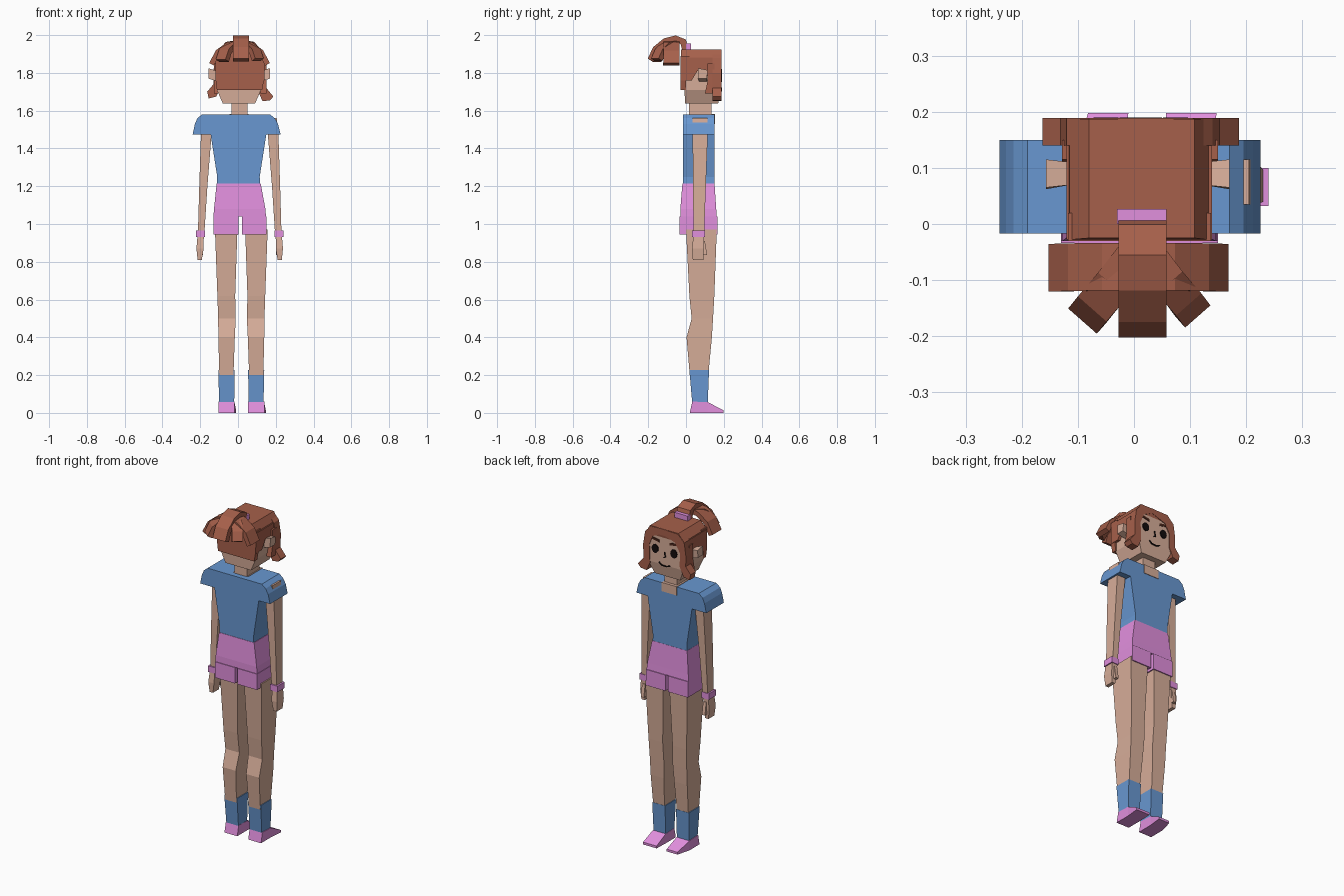
import bpy, bmesh, math
from mathutils import Vector


def material(name, rgb):
    m = bpy.data.materials.new(name)
    m.diffuse_color = [(c / 255) ** 2.2 for c in rgb] + [1]
    return m


SKIN = material("skin", (214, 172, 152))
HAIR = material("hair", (165, 96, 76))
BLUE = material("blue", (104, 150, 208))
PINK = material("pink", (224, 142, 220))
DARK = material("dark", (25, 20, 20))
BROW = material("brow", (75, 42, 32))


def finish(name, bm, mat):
    bmesh.ops.recalc_face_normals(bm, faces=bm.faces)
    me = bpy.data.meshes.new(name)
    bm.to_mesh(me)
    bm.free()
    me.materials.append(mat)
    ob = bpy.data.objects.new(name, me)
    bpy.context.collection.objects.link(ob)
    return ob


def skin_rings(name, rings, mat):
    """Join four-cornered rings into a closed, flat-faced solid."""
    bm = bmesh.new()
    vs = [[bm.verts.new(p) for p in r] for r in rings]
    for a, b in zip(vs, vs[1:]):
        for i in range(4):
            j = (i + 1) % 4
            bm.faces.new((a[i], a[j], b[j], b[i]))
    bm.faces.new(vs[0])
    bm.faces.new(vs[-1])
    return finish(name, bm, mat)


def loft(name, levels, mat):
    """levels: (z, x0, x1, y0, y1) rectangles stacked upwards."""
    return skin_rings(name, [[(a, c, z), (b, c, z), (b, d, z), (a, d, z)]
                             for z, a, b, c, d in levels], mat)


def box(name, x0, x1, y0, y1, z0, z1, mat):
    return loft(name, [(z0, x0, x1, y0, y1), (z1, x0, x1, y0, y1)], mat)


def prism(name, pts, y0, y1, mat):
    """Front outline in x, z extruded along y."""
    bm = bmesh.new()
    f = bm.faces.new([bm.verts.new((x, y0, z)) for x, z in pts])
    new = bmesh.ops.extrude_face_region(bm, geom=[f])["geom"]
    bmesh.ops.translate(bm, vec=(0, y1 - y0, 0),
                        verts=[v for v in new if isinstance(v, bmesh.types.BMVert)])
    return finish(name, bm, mat)


def lock(name, path, side, width, thick, mat=HAIR):
    """Ribbon of rectangular section along a path; side is its width direction."""
    p = [Vector(q) for q in path]
    s = Vector(side).normalized()
    rings = []
    for i, q in enumerate(p):
        t = p[min(i + 1, len(p) - 1)] - p[max(i - 1, 0)]
        n = t.cross(s).normalized() * thick / 2
        w = s * width / 2
        rings.append([q - w - n, q + w - n, q + w + n, q - w + n])
    return skin_rings(name, rings, mat)


# Shirt with short sleeves, and the neck opening
prism("shirt", [(-.24, 1.475), (-.228, 1.53), (-.215, 1.56), (-.19, 1.58), (.17, 1.58),
                (.195, 1.56), (.212, 1.53), (.225, 1.475), (.15, 1.475), (.115, 1.25),
                (.117, 1.21), (-.112, 1.21), (-.11, 1.25), (-.145, 1.475)], -.017, .15, BLUE)
box("neckline", -.045, .055, .02, .153, 1.53, 1.583, SKIN)
box("neck", -.035, .05, .015, .135, 1.56, 1.65, SKIN)

# Shorts: hips plus two legs with a slot between
loft("shorts_hips", [(1.04, -.13, .148, -.03, .163), (1.08, -.127, .145, -.03, .16),
                     (1.215, -.113, .12, -.019, .151)], PINK)
box("shorts_left_leg", -.13, .003, -.034, .168, .945, 1.04, PINK)
box("shorts_right_leg", .02, .15, -.034, .168, .945, 1.04, PINK)

# Legs, socks and shoes; the rings are offsets either side of each leg's centre
for side, s, c in (("left", -1, .013), ("right", 1, .022)):
    def span(z, inner, outer, y0, y1):
        a, b = sorted((c + s * inner, c + s * outer))
        return (z, a, b, y0, y1)
    loft(side + "_leg", [span(.2, .037, .112, .02, .118), span(.4, .03, .117, .003, .137),
                         span(.5, .025, .118, .03, .143), span(.62, .028, .122, .018, .15),
                         span(.97, .016, .135, 0, .163)], SKIN)
    loft(side + "_sock", [span(.05, .033, .113, .033, .115),
                          span(.227, .032, .117, .018, .122)], BLUE)
    x0, x1 = sorted((c + s * .032, c + s * .117))
    t0, t1 = sorted((c + s * .035, c + s * .125)) if s > 0 else (-.082, -.01)
    skin_rings(side + "_shoe", [
        [(x0, .02, 0), (x1, .02, 0), (x1, .033, .06), (x0, .033, .06)],
        [(x0, .115, 0), (x1, .115, 0), (x1, .115, .057), (x0, .115, .057)],
        [(t0, .198, 0), (t1, .198, 0), (t1, .198, .014), (t0, .198, .014)]], PINK)

# Arms, bracelets and hands
for side, s, c in (("left", -1, .008), ("right", 1, .01)):
    def bar(z, inner, outer, y0, y1):
        a, b = sorted((c + s * inner, c + s * outer))
        return (z, a, b, y0, y1)
    loft(side + "_arm", [bar(.92, .188, .221, .04, .095), bar(1.2, .17, .213, .037, .105),
                         bar(1.475, .148, .204, .035, .115),
                         bar(1.56, .13, .195, .035, .115)], SKIN)
    loft(side + "_bracelet", [bar(.93, .182, .23, .032, .1),
                              bar(.966, .182, .23, .032, .1)], PINK)
    loft(side + "_hand", [bar(.81, .2, .222, .036, .092), bar(.87, .19, .228, .032, .095),
                          bar(.93, .19, .223, .038, .095)], SKIN)
    loft(side + "_thumb", [bar(.835, .192, .212, .093, .112),
                           bar(.91, .192, .212, .08, .1)], SKIN)

# Head and ears
loft("head", [(1.637, -.08, .09, -.005, .17), (1.71, -.112, .122, -.008, .185),
              (1.87, -.112, .124, -.008, .185), (1.91, -.08, .1, -.008, .185)], SKIN)
for side, a, b in (("left", -.112, -.157), ("right", .122, .17)):
    skin_rings(side + "_ear", [
        [(a, .07, 1.755), (a, .11, 1.755), (a, .11, 1.81), (a, .07, 1.81)],
        [(b, .062, 1.77), (b, .11, 1.77), (b, .115, 1.815), (b, .065, 1.825)]], SKIN)

# Hair cap, nape and sides
loft("hair_cap", [(1.86, -.118, .137, -.028, .183), (1.885, -.115, .132, -.028, .187),
                  (1.925, -.08, .108, -.025, .187)], HAIR)
loft("hair_nape", [(1.71, -.112, .128, -.03, 0), (1.76, -.118, .137, -.03, 0),
                   (1.89, -.118, .137, -.03, .02)], HAIR)
for side, a, b in (("left", -.12, -.1), ("right", .112, .139)):
    loft(side + "_side_hair", [(1.76, a, b, -.025, .03), (1.81, a, b, -.028, .06),
                               (1.82, a, b, -.028, .18), (1.88, a, b, -.028, .185)], HAIR)

# Parted fringe: curtains that flick out at the jaw
prism("left_curtain", [(.03, 1.925), (-.08, 1.92), (-.12, 1.88), (-.132, 1.8), (-.13, 1.74),
                       (-.163, 1.70), (-.155, 1.665), (-.115, 1.675), (-.09, 1.73),
                       (-.092, 1.81), (-.06, 1.865), (.03, 1.895)], .14, .189, HAIR)
prism("right_curtain", [(.03, 1.925), (.105, 1.92), (.14, 1.88), (.153, 1.8), (.15, 1.72),
                        (.187, 1.675), (.17, 1.655), (.13, 1.65), (.108, 1.70),
                        (.112, 1.81), (.09, 1.865), (.03, 1.895)], .14, .189, HAIR)
for side, x0, x1 in (("left", -.128, -.105), ("right", .118, .15)):
    loft(side + "_sideburn", [(1.69, x0, x1, .1, .15), (1.76, x0, x1, .115, .15),
                              (1.85, x0, x1, .115, .15)], HAIR)

# Ponytail: tie, middle lock and the fanned locks
box("hair_tie", -.03, .058, .0, .027, 1.92, 1.955, PINK)
lock("middle_lock", [(.015, .0, 1.915), (.015, -.015, 1.965), (.015, -.055, 1.98),
                     (.015, -.11, 1.966), (.015, -.16, 1.925), (.015, -.186, 1.868)],
     (1, 0, 0), .085, .036)
lock("left_diagonal_lock", [(.0, -.06, 1.955), (-.035, -.105, 1.95), (-.067, -.143, 1.915),
                            (-.083, -.163, 1.865)], (.75, -.66, 0), .068, .03)
lock("right_diagonal_lock", [(.03, -.06, 1.955), (.06, -.1, 1.95), (.09, -.135, 1.915),
                             (.105, -.155, 1.87)], (.75, .66, 0), .06, .03)
for side, s in (("left", -1), ("right", 1)):
    c = .008
    lock(side + "_fan_lock", [(c, -.076, 1.957), (c + s * .06, -.076, 1.95),
                              (c + s * .115, -.077, 1.91), (c + s * .148, -.078, 1.845)],
         (0, 1, 0), .085, .028)

# Face: eyes, brows, nose and smile
for side, s in (("left", -1), ("right", 1)):
    c = .012
    ring = [math.tau * i / 12 for i in range(12)]
    prism(side + "_eye", [(c + s * .062 + .022 * math.cos(a), 1.795 + .026 * math.sin(a))
                          for a in ring], .184, .19, DARK)
    prism(side + "_brow", [(c + s * .035, 1.838), (c + s * .09, 1.85),
                           (c + s * .088, 1.862), (c + s * .035, 1.853)], .184, .188, BROW)
lock("nose", [(.012, .187, 1.79), (.006, .187, 1.76), (.018, .187, 1.755)],
     (0, 1, 0), .006, .006, DARK)
lock("smile", [(-.025, .187, 1.715), (.0, .187, 1.705), (.03, .187, 1.706),
               (.048, .187, 1.72)], (0, 1, 0), .006, .006, DARK)
